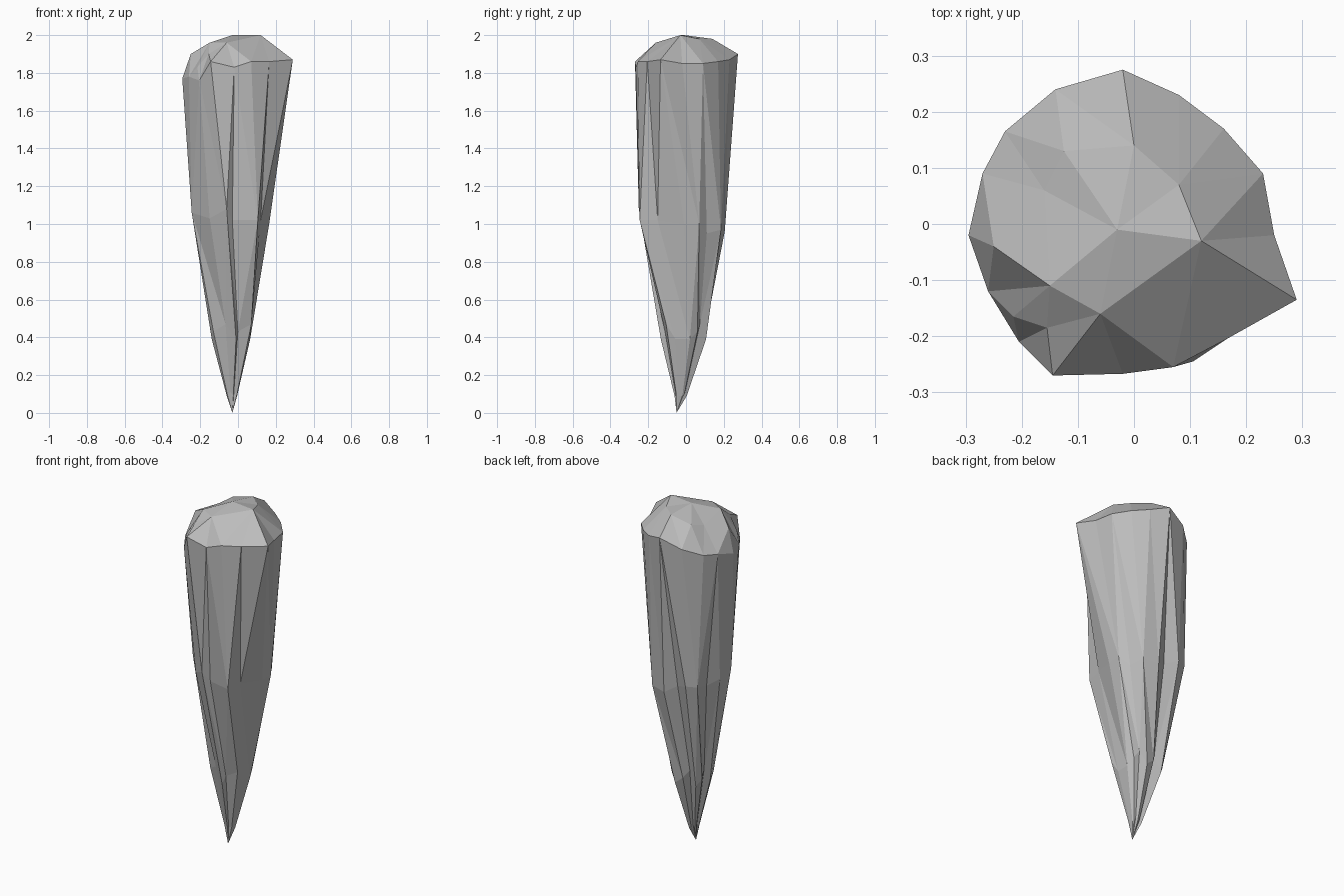
import bpy
import bmesh
from mathutils import Matrix, Vector
from mathutils.geometry import delaunay_2d_cdt

default_cube = bpy.data.objects.get("Cube")
if default_cube:
    bpy.data.objects.remove(default_cube, do_unlink=True)


def make_material(name, colour):
    material = bpy.data.materials.new(name)
    material.diffuse_color = colour
    material.use_nodes = True
    for node in material.node_tree.nodes:
        if node.type == "BSDF_PRINCIPLED":
            node.inputs["Base Color"].default_value = colour
            node.inputs["Roughness"].default_value = 0.9
    return material


# Outline of the broken upper rim, counterclockwise
rim = [
    (.29, -.135, 1.87), (.25, -.02, 1.85), (.23, .09, 1.85), (.16, .17, 1.86),
    (.08, .23, 1.87), (-.02, .275, 1.9), (-.14, .24, 1.85), (-.23, .165, 1.81),
    (-.27, .09, 1.8), (-.295, -.02, 1.77), (-.26, -.12, 1.78), (-.205, -.21, 1.76),
    (-.145, -.27, 1.86), (-.02, -.267, 1.83), (.07, -.255, 1.86), (.165, -.205, 1.86),
]

# Facet corners on the domed cap
cap = [
    (-.03, -.01, 2), (.12, -.03, 2), (0, .14, 1.98), (.08, .07, 1.98),
    (-.06, -.16, 1.96), (-.15, -.11, 1.96), (-.155, -.185, 1.9),
    (-.125, .13, 1.95), (-.16, .06, 1.93), (-.25, -.04, 1.9), (-.215, -.165, 1.83),
]

# Fluted section at mid height, turned against the rim, with grooves set in
waist = [
    (.165, -.01, 1), (.165, .07, 1), (.12, .11, .95), (.09, .185, .97),
    (0, .205, .96), (-.065, .17, 1), (-.14, .205, 1.03), (-.2, .18, 1.03),
    (-.19, .08, 1), (-.235, .02, 1.03), (-.245, -.07, 1.06), (-.15, -.18, 1.03),
    (-.06, -.25, 1.08), (-.03, -.215, 1.02), (.105, -.245, 1.02), (.12, -.15, 1.02),
]


def tapered_ring(source, centre, scale, twist, height, wobble):
    """Copy a section smaller and turned, with uneven corner heights."""
    middle = Vector(centre)
    turn = Matrix.Rotation(twist, 2)
    ring = []
    for i, point in enumerate(source):
        spot = middle + turn @ (Vector(point[:2]) - middle) * scale
        ring.append((spot.x, spot.y, height + wobble * (i % 3 - 1)))
    return ring


ankle = tapered_ring(waist, (-.035, -.01), .52, .3, .43, .04)
toe = tapered_ring(waist, (-.03, -.03), .14, .3, .1, .01)
tip = (-.03, -.05, 0)

bm = bmesh.new()


def add_ring(points):
    return [bm.verts.new(point) for point in points]


def bridge(upper, lower):
    """Join two rings with triangles, splitting along the outer diagonal."""
    count = len(upper)
    for i in range(count):
        j = (i + 1) % count
        a, b, c, d = upper[i], upper[j], lower[j], lower[i]
        if a.co.xy.length + c.co.xy.length > b.co.xy.length + d.co.xy.length:
            triangles = ((a, d, c), (a, c, b))
        else:
            triangles = ((a, d, b), (b, d, c))
        for triangle in triangles:
            bm.faces.new(triangle)


# Fluted shaft
rings = [add_ring(section) for section in (rim, waist, ankle, toe)]
for upper, lower in zip(rings, rings[1:]):
    bridge(upper, lower)

# Pointed end
tip_vert = bm.verts.new(tip)
last = rings[-1]
for i, vert in enumerate(last):
    bm.faces.new((vert, tip_vert, last[(i + 1) % len(last)]))

# Faceted cap inside the rim
top_verts = rings[0] + add_ring(cap)
flat_points = [vert.co.xy for vert in top_verts]
loop = [(i, (i + 1) % len(rim)) for i in range(len(rim))]
result = delaunay_2d_cdt(flat_points, loop, [], 1, 1e-5)
origins = result[3]
for face in result[2]:
    bm.faces.new([top_verts[origins[i][0]] for i in face])

bmesh.ops.recalc_face_normals(bm, faces=bm.faces)
mesh = bpy.data.meshes.new("stone_spike")
bm.to_mesh(mesh)
bm.free()

spike = bpy.data.objects.new("stone_spike", mesh)
bpy.context.collection.objects.link(spike)
mesh.materials.append(make_material("grey stone", (.5, .5, .5, 1)))
